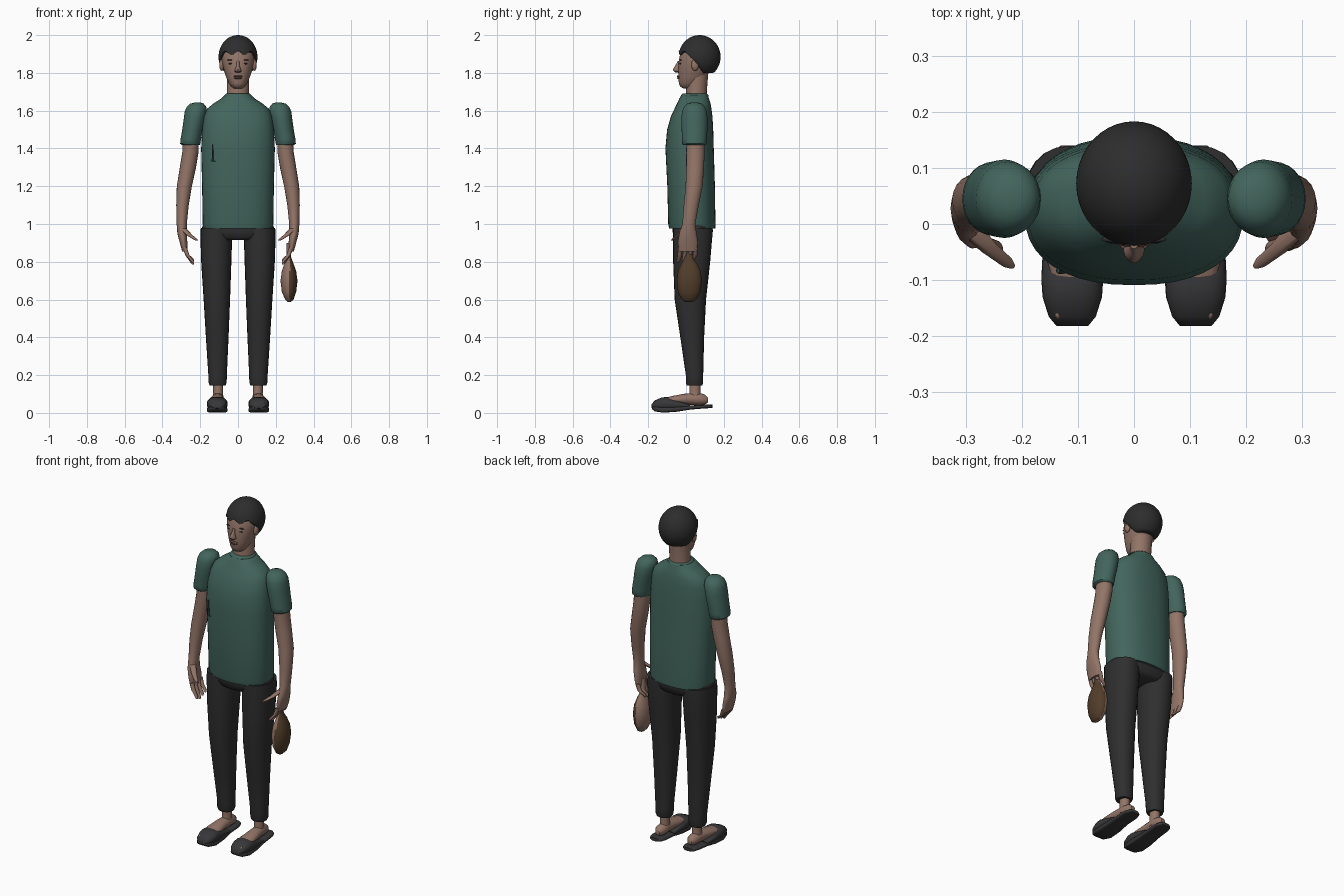
import bpy, bmesh, math


def material(name, rgb):
    m = bpy.data.materials.new(name)
    m.diffuse_color = (*rgb, 1)
    return m


SKIN = material("skin", (0.29, 0.175, 0.135))
TEAL = material("teal_cloth", (0.055, 0.13, 0.108))
DARK = material("charcoal_cloth", (0.028, 0.028, 0.029))
HAIR = material("black_hair", (0.026, 0.026, 0.026))
SHOE = material("shoe_grey", (0.038, 0.037, 0.04))
BROWN = material("brown_leather", (0.085, 0.047, 0.023))
LIP = material("lip_brown", (0.17, 0.085, 0.07))
SEAM = material("seam_green", (0.022, 0.055, 0.046))


def finish(name, bm, mat, angle=50):
    bmesh.ops.recalc_face_normals(bm, faces=bm.faces)
    me = bpy.data.meshes.new(name)
    bm.to_mesh(me)
    bm.free()
    me.materials.append(mat)
    ob = bpy.data.objects.new(name, me)
    bpy.context.collection.objects.link(ob)
    bpy.ops.object.select_all(action='DESELECT')
    ob.select_set(True)
    bpy.context.view_layer.objects.active = ob
    bpy.ops.object.shade_smooth_by_angle(angle=math.radians(angle))
    return ob


def loft(name, rings, mat, n=2.0, seg=24, side=1, along_y=False):
    """Rings of (x, y, z, radius_x, other radius), skinned and capped."""
    bm = bmesh.new()
    prev = first = None
    for x, y, z, rx, r2 in rings:
        ring = []
        for i in range(seg):
            a = 2 * math.pi * i / seg
            c, s = math.cos(a), math.sin(a)
            u = rx * math.copysign(abs(c) ** (2 / n), c)
            v = r2 * math.copysign(abs(s) ** (2 / n), s)
            p = (x + u, y, z + v) if along_y else (x + u, y + v, z)
            ring.append(bm.verts.new((side * p[0], p[1], p[2])))
        if prev:
            for i in range(seg):
                j = (i + 1) % seg
                bm.faces.new((prev[i], prev[j], ring[j], ring[i]))
        first = first or ring
        prev = ring
    bm.faces.new(first)
    bm.faces.new(prev)
    return finish(name, bm, mat)


def ball(name, loc, size, mat, seg=16):
    bm = bmesh.new()
    bmesh.ops.create_uvsphere(bm, u_segments=seg, v_segments=seg // 2, radius=1)
    for v in bm.verts:
        v.co = [loc[k] + v.co[k] * size[k] for k in range(3)]
    return finish(name, bm, mat)


# Shirt body and collar
loft("shirt", [
    (0, .033, .975, .183, .122), (0, .031, 1.0, .187, .125), (0, .027, 1.2, .190, .126),
    (0, .019, 1.4, .195, .128), (0, .022, 1.5, .190, .122), (0, .030, 1.57, .180, .110),
    (0, .037, 1.61, .164, .098), (0, .042, 1.64, .127, .088), (0, .043, 1.665, .087, .078),
    (0, .046, 1.682, .070, .071)], TEAL, n=2.3, seg=40)
loft("collar", [(0, .045, 1.65, .074, .076), (0, .047, 1.683, .070, .072),
                (0, .047, 1.69, .064, .064)], TEAL, seg=32)
# Pocket seam on the chest
loft("pocket_seam", [(-.127, -.083, 1.33, .012, .006), (-.134, -.083, 1.338, .005, .006),
                     (-.135, -.083, 1.42, .003, .005)], SEAM, seg=8)

# Trousers
loft("trouser_hips", [(0, .035, .915, .12, .085), (0, .035, .93, .17, .098),
                      (0, .035, .96, .197, .107), (0, .035, 1.02, .178, .105)],
     DARK, n=2.4, seg=32)

for side, tag in ((1, "left"), (-1, "right")):
    def part(name, rings, mat, **kw):
        return loft(f"{tag}_{name}", rings, mat, side=side, **kw)

    part("trouser_leg", [
        (.108, .045, .145, .042, .041), (.108, .045, .16, .048, .046), (.108, .045, .2, .049, .046),
        (.110, .033, .4, .060, .063), (.112, .023, .6, .070, .083), (.115, .030, .8, .080, .098),
        (.115, .035, .93, .084, .104), (.115, .035, .98, .082, .104)], DARK, n=2.2)

    # Ankle, foot and slipper
    part("ankle", [(.105, .047, .06, .03, .036), (.105, .047, .10, .026, .029),
                   (.105, .047, .16, .027, .030)], SKIN, seg=16)
    part("foot", [
        (.11, -.11, .065, .036, .014), (.11, -.07, .068, .043, .022), (.109, -.01, .072, .036, .029),
        (.106, .05, .074, .031, .033), (.105, .095, .071, .029, .029),
        (.105, .117, .068, .013, .013)], SKIN, seg=16, along_y=True)
    part("slipper_sole", [
        (.11, -.18, .030, .027, .010), (.11, -.165, .022, .042, .014), (.11, -.12, .016, .054, .015),
        (.11, -.05, .020, .053, .014), (.11, .02, .028, .047, .011), (.108, .10, .034, .046, .010),
        (.108, .130, .035, .036, .010), (.108, .14, .035, .022, .009)],
        SHOE, n=4, along_y=True)
    part("slipper_upper", [
        (.11, -.182, .036, .028, .011), (.11, -.165, .042, .042, .024), (.11, -.13, .046, .053, .035),
        (.11, -.10, .047, .055, .038), (.11, -.07, .044, .054, .032), (.11, -.02, .040, .050, .018),
        (.108, .02, .036, .046, .008)], SHOE, n=2.4, along_y=True)
    ball(f"{tag}_toe", (side * .135, -.160, .059), (.007, .009, .006), SKIN, 8)

    # Puffed sleeve
    part("sleeve", [
        (.250, .045, 1.417, .047, .058), (.253, .045, 1.425, .053, .065),
        (.250, .045, 1.45, .054, .066), (.240, .045, 1.5, .055, .068), (.231, .045, 1.55, .057, .070),
        (.224, .045, 1.595, .058, .066), (.220, .045, 1.62, .052, .056),
        (.217, .045, 1.637, .036, .038), (.215, .045, 1.643, .015, .016)], TEAL, seg=28)

    # Arm running into the palm
    part("arm", [
        (.282, .010, .855, .014, .046), (.288, .010, .90, .020, .054), (.296, .010, .95, .025, .046),
        (.298, .015, 1.0, .027, .034), (.294, .028, 1.1, .033, .040), (.284, .043, 1.2, .040, .045),
        (.265, .048, 1.3, .043, .047), (.252, .050, 1.38, .043, .049),
        (.250, .050, 1.45, .042, .048)], SKIN, seg=20)

    # Fingers curling inward, and the thumb
    for i in range(4):
        y = -.030 + i * .027
        tip = .785 + abs(i - 1) * .010
        part(f"finger_{i + 1}", [
            (.238, y - .014, tip, .005, .006), (.244, y - .010, tip + .012, .009, .010),
            (.268, y - .003, .835, .011, .012), (.282, y, .875, .012, .013)], SKIN, seg=10)
    part("thumb", [
        (.218, -.074, .912, .006, .006), (.228, -.067, .920, .012, .010),
        (.258, -.043, .942, .016, .012), (.290, -.010, .975, .018, .018)], SKIN, seg=10)

# Leather pouch hanging from the left hand: pale inner side, brown outer side
pouch = loft("pouch", [
    (.272, .015, .587, .008, .018), (.272, .016, .60, .022, .040), (.270, .017, .64, .038, .060),
    (.270, .018, .70, .045, .067), (.270, .018, .75, .038, .060), (.270, .017, .79, .024, .042),
    (.270, .015, .82, .012, .022), (.268, .012, .90, .010, .014)], BROWN, seg=28)
pouch.data.materials.append(SKIN)
for f in pouch.data.polygons:
    f.material_index = 1 if f.center.x < .274 else 0

# Neck and head
loft("neck", [(0, .055, 1.64, .062, .060), (0, .055, 1.70, .058, .055),
              (0, .062, 1.80, .060, .056)], SKIN)
loft("head", [
    (0, .012, 1.718, .022, .028), (0, .015, 1.728, .036, .046), (0, .020, 1.745, .048, .058),
    (0, .035, 1.78, .064, .075), (0, .045, 1.82, .076, .087), (0, .055, 1.86, .086, .094),
    (0, .064, 1.90, .090, .095), (0, .070, 1.93, .082, .088), (0, .070, 1.97, .045, .045)],
    SKIN, n=2.15, seg=32)
loft("nose", [
    (0, -.040, 1.803, .012, .012), (0, -.046, 1.810, .019, .020), (0, -.049, 1.818, .016, .021),
    (0, -.043, 1.835, .009, .016), (0, -.036, 1.862, .007, .008)], SKIN, seg=12)
ball("nostrils", (0, -.050, 1.806), (.014, .012, .004), LIP, 12)
ball("upper_lip", (0, -.038, 1.782), (.025, .011, .005), LIP)
ball("lower_lip", (0, -.036, 1.773), (.021, .011, .006), LIP)
for side, tag in ((1, "left"), (-1, "right")):
    ball(f"{tag}_eye", (side * .036, -.029, 1.849), (.015, .006, .004), HAIR, 12)
    ball(f"{tag}_brow", (side * .038, -.027, 1.868), (.020, .006, .0035), HAIR, 12)
    ball(f"{tag}_ear", (side * .086, .048, 1.842), (.013, .020, .032), SKIN, 12)


# Hair cap, its lower edge lifted to a hairline that drops towards the nape
def hairline(x, y):
    if y < .0:
        return 1.905 + .012 * math.cos(x * 90)
    if y < .05:
        return 1.905 - .045 * y / .05
    return 1.86 - .06 * min(1, (y - .05) / .04)


bm = bmesh.new()
bmesh.ops.create_uvsphere(bm, u_segments=40, v_segments=32, radius=1)
for v in bm.verts:
    x, y, z = v.co.x * .103, .072 + v.co.y * .111, 1.885 + v.co.z * .115
    v.co = (x, y, max(z, hairline(x, y)))
finish("hair", bm, HAIR)
